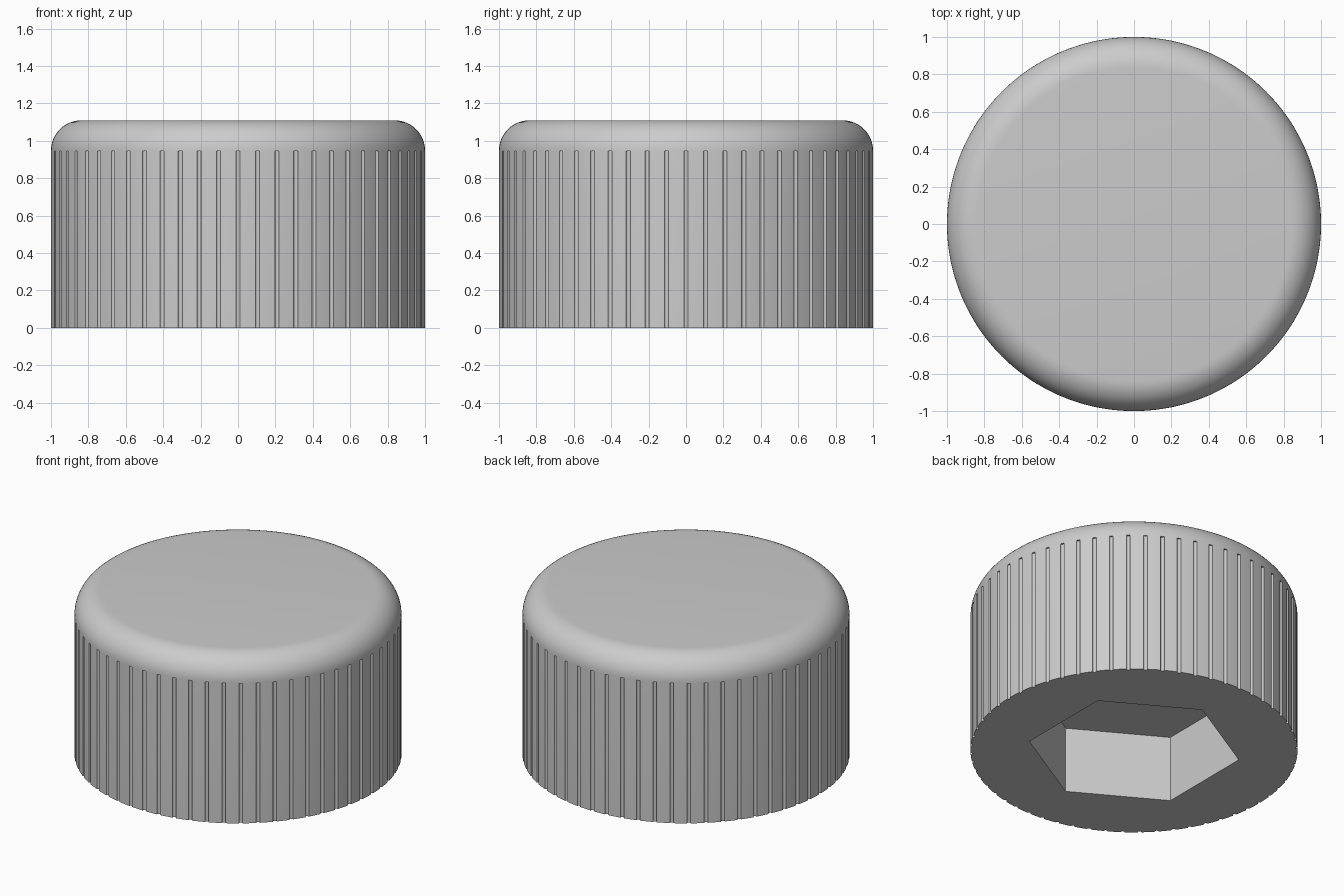
import bpy, bmesh, math

cube = bpy.data.objects.get("Cube")
if cube:
    bpy.data.objects.remove(cube, do_unlink=True)

RADIUS, HEIGHT, FILLET = 1.0, 1.11, 0.163
SEGMENTS, GROOVES = 240, 60
GROOVE_RADIUS, GROOVE_TOP = 0.012, 0.945
HEX_RADIUS, HEX_DEPTH = 0.65, 0.446

grey = bpy.data.materials.new("light grey")
grey.use_nodes = True
colour = (0.6, 0.6, 0.6, 1)
grey.diffuse_color = colour
grey.node_tree.nodes["Principled BSDF"].inputs["Base Color"].default_value = colour


def add_object(name, bm):
    bmesh.ops.recalc_face_normals(bm, faces=bm.faces)
    mesh = bpy.data.meshes.new(name)
    bm.to_mesh(mesh)
    bm.free()
    mesh.materials.append(grey)
    obj = bpy.data.objects.new(name, mesh)
    bpy.context.collection.objects.link(obj)
    return obj


def loft(bm, rings, sides, turn=0, centre=(0, 0)):
    """Closed round solid through (radius, height) rings."""
    loops = []
    for r, z in rings:
        angles = [turn + math.tau * i / sides for i in range(sides)]
        loops.append([bm.verts.new((centre[0] + r * math.cos(a),
                                    centre[1] + r * math.sin(a), z)) for a in angles])
    for low, high in zip(loops, loops[1:]):
        for i in range(sides):
            j = (i + 1) % sides
            bm.faces.new((low[i], low[j], high[j], high[i]))
    bm.faces.new(loops[0][::-1])
    bm.faces.new(loops[-1])


# Knob body with a rounded top rim
profile = [(RADIUS, 0)]
for i in range(13):
    a = math.pi / 2 * i / 12
    profile.append((RADIUS - FILLET + FILLET * math.cos(a),
                    HEIGHT - FILLET + FILLET * math.sin(a)))
bm = bmesh.new()
loft(bm, profile, SEGMENTS)
knob = add_object("knob_body", bm)

# Grip grooves around the wall
bm = bmesh.new()
for i in range(GROOVES):
    a = math.tau * i / GROOVES
    loft(bm, [(GROOVE_RADIUS, -0.1), (GROOVE_RADIUS, GROOVE_TOP)], 12, a + math.pi / 12,
         (RADIUS * math.cos(a), RADIUS * math.sin(a)))
grooves = add_object("groove_cutter", bm)

# Hexagonal socket underneath
bm = bmesh.new()
loft(bm, [(HEX_RADIUS, -0.1), (HEX_RADIUS, HEX_DEPTH)], 6, math.pi / 6)
socket = add_object("socket_cutter", bm)

bpy.ops.object.select_all(action="DESELECT")
bpy.context.view_layer.objects.active = knob
knob.select_set(True)
for cutter in (grooves, socket):
    cutter.hide_render = True
    cut = knob.modifiers.new("cut", "BOOLEAN")
    cut.operation = "DIFFERENCE"
    cut.solver = "EXACT"
    cut.object = cutter
    bpy.ops.object.modifier_apply(modifier=cut.name)
    bpy.data.objects.remove(cutter, do_unlink=True)

bpy.ops.object.shade_smooth_by_angle(angle=math.radians(35))
